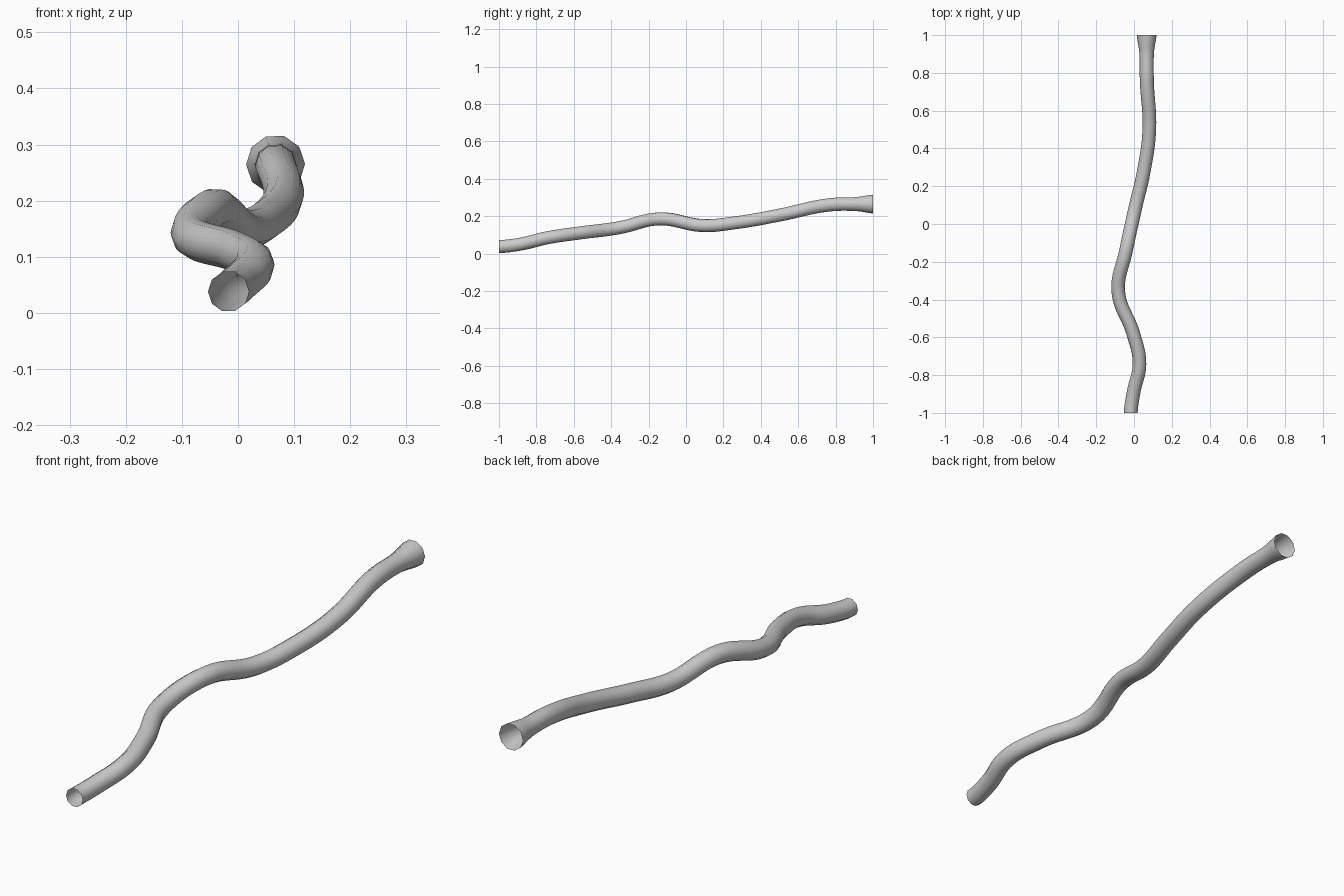
import bpy
from mathutils import Vector

if "Cube" in bpy.data.objects:
    bpy.data.objects.remove(bpy.data.objects["Cube"])

# Centre line of the tube: x, y, z, radius
PATH = [
    (-0.017, -1.00, 0.038, 0.0365),
    (-0.002, -0.89, 0.050, 0.0360),
    (0.029, -0.74, 0.085, 0.0360),
    (-0.004, -0.58, 0.109, 0.0360),
    (-0.083, -0.36, 0.138, 0.0360),
    (-0.042, -0.14, 0.186, 0.0360),
    (0.008, 0.09, 0.150, 0.0360),
    (0.050, 0.27, 0.166, 0.0360),
    (0.081, 0.50, 0.206, 0.0360),
    (0.068, 0.76, 0.260, 0.0370),
    (0.067, 0.91, 0.265, 0.0390),
    (0.067, 1.00, 0.265, 0.0525),
]

# Round hollow tube with open ends, flared at the back
curve = bpy.data.curves.new("bent_tube", 'CURVE')
curve.dimensions = '3D'
curve.resolution_u = 8
curve.bevel_depth = 1.0
curve.bevel_resolution = 3
curve.use_fill_caps = False
spline = curve.splines.new('BEZIER')
spline.bezier_points.add(len(PATH) - 1)
spline.radius_interpolation = 'CARDINAL'
for p, (x, y, z, r) in zip(spline.bezier_points, PATH):
    p.co = (x, y, z)
    p.radius = r
    p.handle_left_type = p.handle_right_type = 'AUTO'

# End rims cut square to the y axis
for p in (spline.bezier_points[0], spline.bezier_points[-1]):
    p.handle_left_type = p.handle_right_type = 'FREE'
    p.handle_left = p.co - Vector((0, 0.03, 0))
    p.handle_right = p.co + Vector((0, 0.03, 0))

tube = bpy.data.objects.new("bent_tube", curve)
bpy.context.collection.objects.link(tube)
bpy.context.view_layer.objects.active = tube
tube.select_set(True)
bpy.ops.object.convert(target='MESH')
bpy.ops.object.shade_smooth()
